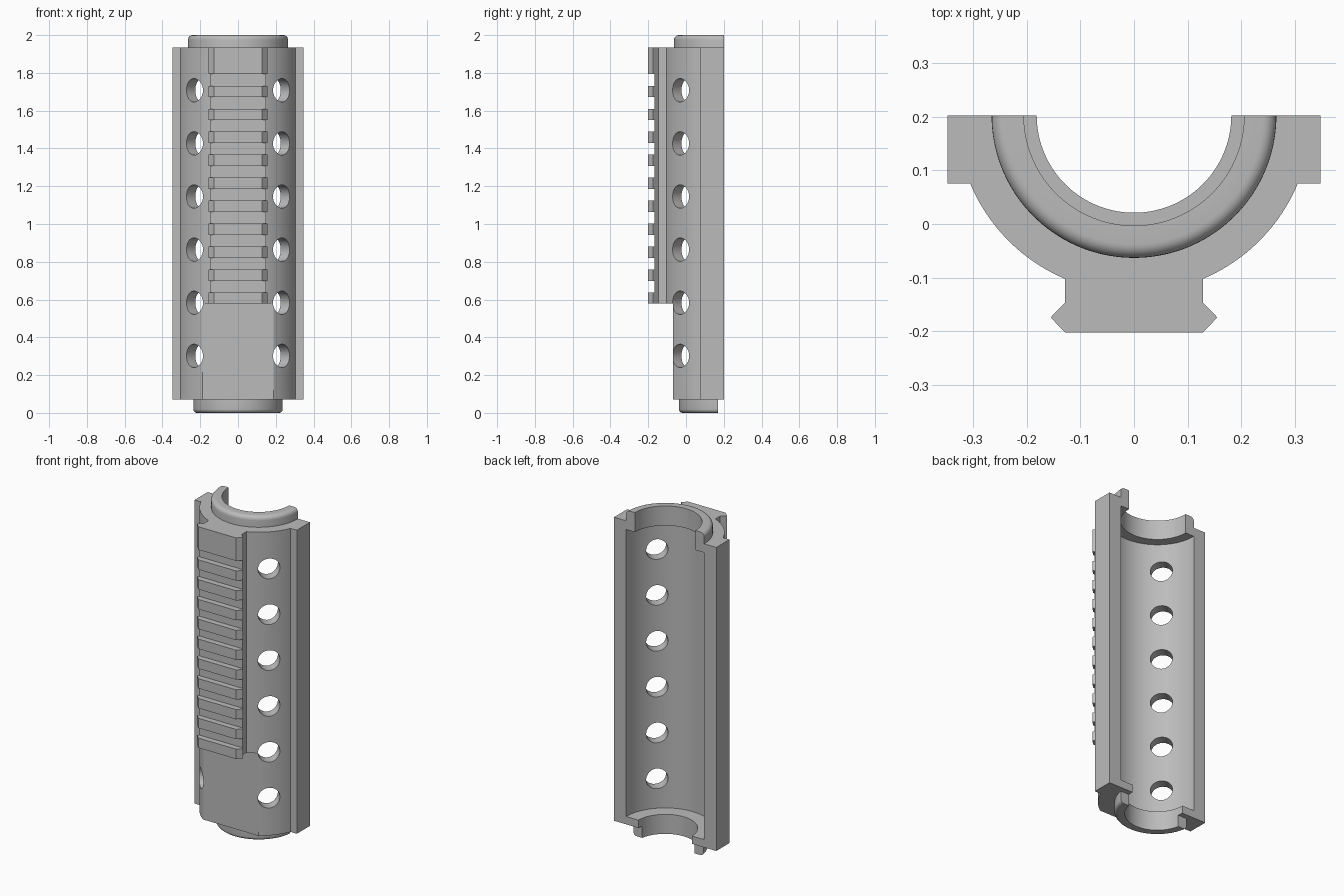
import bpy, bmesh
from math import pi, sin, cos, sqrt, radians, atan2
from mathutils import Matrix

cube = bpy.data.objects.get("Cube")
if cube:
    bpy.data.objects.remove(cube, do_unlink=True)

AXIS_Y = 0.202                      # bore axis, also the split plane
R_OUT, R_BORE = 0.33, 0.265
Z_LOW, Z_RAIL, Z_HIGH = 0.072, 0.578, 1.934
SEGS = 72

grey = bpy.data.materials.new("mid grey")
grey.use_nodes = True
grey.diffuse_color = (0.5, 0.5, 0.5, 1)
grey.node_tree.nodes["Principled BSDF"].inputs["Base Color"].default_value = (0.5, 0.5, 0.5, 1)


def add_object(name, bm):
    bmesh.ops.recalc_face_normals(bm, faces=bm.faces)
    mesh = bpy.data.meshes.new(name)
    bm.to_mesh(mesh)
    bm.free()
    mesh.materials.append(grey)
    obj = bpy.data.objects.new(name, mesh)
    bpy.context.collection.objects.link(obj)
    return obj


def loft(name, rings):
    """Closed solid through equal rings of points, capped at both ends."""
    bm = bmesh.new()
    loops = [[bm.verts.new(p) for p in ring] for ring in rings]
    for a, b in zip(loops, loops[1:]):
        for i in range(len(a)):
            j = (i + 1) % len(a)
            bm.faces.new((a[i], a[j], b[j], b[i]))
    bm.faces.new(loops[0])
    bm.faces.new(loops[-1])
    return add_object(name, bm)


def prism(name, outline, z0, z1):
    return loft(name, [[(x, y, z) for x, y in outline] for z in (z0, z1)])


def box(name, x, y0, y1, z0, z1):
    return prism(name, [(-x, y0), (x, y0), (x, y1), (-x, y1)], z0, z1)


def half_ring(name, section):
    """Sweep an (r, z) section half way round the bore axis."""
    angles = [pi + pi * i / SEGS for i in range(SEGS + 1)]
    return loft(name, [[(r * cos(a), AXIS_Y + r * sin(a), z) for r, z in section]
                       for a in angles])


def arc(radius, a0, a1):
    return [(radius * cos(a0 + (a1 - a0) * i / SEGS),
             AXIS_Y + radius * sin(a0 + (a1 - a0) * i / SEGS)) for i in range(SEGS + 1)]


def fillet(r, z, size, up):
    """Rounded outer corner of a collar, from its side to its end."""
    return [(r - size + size * cos(t), z + up * (size * sin(t) - size))
            for t in [pi / 2 * i / 6 for i in range(7)]]


def cut(obj, cutter):
    mod = obj.modifiers.new("cut", 'BOOLEAN')
    mod.operation = 'DIFFERENCE'
    mod.solver = 'EXACT'
    mod.object = cutter
    bpy.context.view_layer.objects.active = obj
    bpy.ops.object.modifier_apply(modifier=mod.name)
    bpy.data.objects.remove(cutter, do_unlink=True)


def smooth(obj):
    bpy.ops.object.select_all(action='DESELECT')
    obj.select_set(True)
    bpy.context.view_layer.objects.active = obj
    bpy.ops.object.shade_smooth_by_angle(angle=radians(25))


# Half-tube shell with side flanges
flange_x, flange_y = 0.347, 0.075
drop = AXIS_Y - flange_y
meet_x = sqrt(R_OUT ** 2 - drop ** 2)
start = atan2(-drop, -meet_x)
outline = ([(-flange_x, AXIS_Y), (-flange_x, flange_y)]
           + arc(R_OUT, start, -pi - start)
           + [(flange_x, flange_y), (flange_x, AXIS_Y)]
           + arc(R_BORE, 0, -pi))
shell = prism("handguard_shell", outline, Z_LOW, Z_HIGH)

# Flat on the lower front
cut(shell, box("flat_cutter", 0.3, -0.3, -0.07, Z_LOW - 0.1, Z_RAIL))

# Two rows of round vent holes
bm = bmesh.new()
for side in (-1, 1):
    for k in range(6):
        place = (Matrix.Translation((side * 0.212, AXIS_Y - 0.212, 0.302 + 0.2812 * k))
                 @ Matrix.Rotation(side * pi / 4, 4, 'Z')
                 @ Matrix.Rotation(pi / 2, 4, 'X'))
        bmesh.ops.create_cone(bm, cap_ends=True, segments=32, radius1=0.062,
                              radius2=0.062, depth=0.2, matrix=place)
cut(shell, add_object("vent_cutter", bm))
smooth(shell)

# Upper collar with rounded rim
upper = half_ring("upper_collar", [(0.205, 2), (0.205, 1.88), (R_BORE, 1.88)]
                  + fillet(R_BORE, 2, 0.025, 1))
smooth(upper)

# Lower collar, narrower below the shell and trimmed at the back
lower = half_ring("lower_collar", [(0.181, 0), (0.181, 0.12), (R_BORE, 0.12),
                                   (R_BORE, Z_LOW), (0.239, Z_LOW)]
                  + fillet(0.239, 0, 0.02, -1))
cut(lower, box("trim_cutter", 0.4, 0.17, 0.4, -0.1, Z_LOW))
smooth(lower)

# Accessory rail: dovetail base and cross teeth
neck, wide, slot = 0.128, 0.155, 0.148


def mirrored(half):
    return half + [(-x, y) for x, y in reversed(half)]


prism("rail_base", mirrored([(neck, -0.09), (neck, -0.146), (slot, -0.166)]), Z_RAIL, Z_HIGH)
tooth = mirrored([(slot, -0.166), (wide, -0.174), (neck, -0.202)])
pitch = 0.1215
for k in range(11):
    z = Z_RAIL + pitch * k
    prism(f"rail_tooth_{k + 1}", tooth, z, Z_HIGH if k == 10 else z + 0.06)
